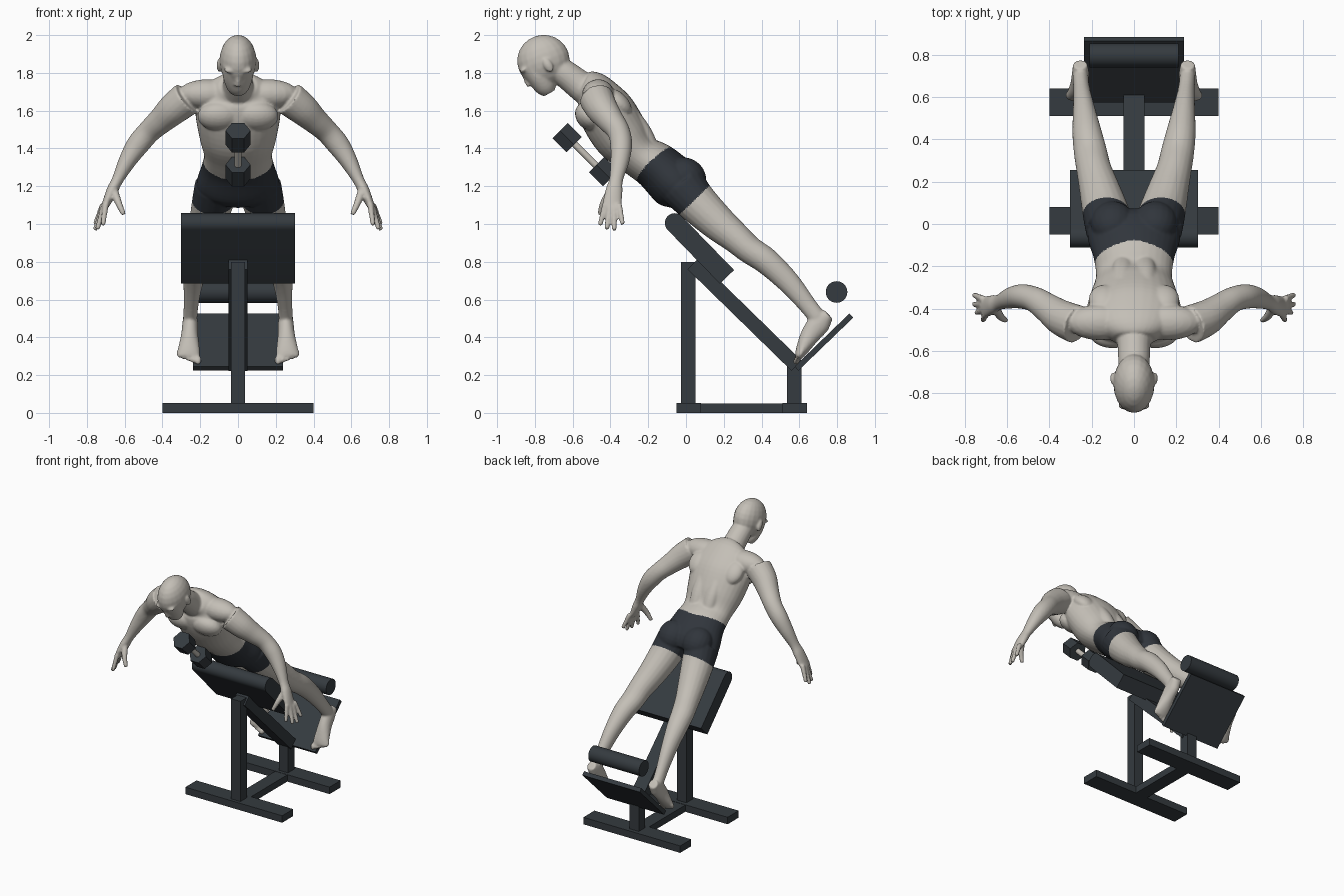
import bpy
import bmesh
import math
from mathutils import Vector, Matrix

default_cube = bpy.data.objects.get("Cube")
if default_cube:
    bpy.data.objects.remove(default_cube, do_unlink=True)


def make_material(name, color):
    material = bpy.data.materials.new(name)
    material.use_nodes = True
    rgba = (*color, 1)
    material.diffuse_color = rgba
    material.node_tree.nodes["Principled BSDF"].inputs["Base Color"].default_value = rgba
    return material


skin = make_material("warm grey skin", (0.55, 0.52, 0.47))
steel = make_material("dark slate", (0.035, 0.043, 0.05))
cloth = make_material("shorts navy", (0.03, 0.036, 0.045))


def finish(name, bm, material=None):
    """Turn a bmesh into an object, smooth with sharp corners kept."""
    bmesh.ops.recalc_face_normals(bm, faces=bm.faces)
    for face in bm.faces:
        face.smooth = True
    for edge in bm.edges:
        edge.smooth = edge.calc_face_angle(0) < 0.6
    mesh = bpy.data.meshes.new(name)
    bm.to_mesh(mesh)
    bm.free()
    obj = bpy.data.objects.new(name, mesh)
    bpy.context.scene.collection.objects.link(obj)
    if material:
        mesh.materials.append(material)
    return obj


def prism(name, profile, half_width):
    """Extrude a (y, z) outline across x."""
    bm = bmesh.new()
    left, right = [[bm.verts.new((x, y, z)) for y, z in profile] for x in (half_width, -half_width)]
    bm.faces.new(left)
    bm.faces.new(right)
    for i in range(len(profile)):
        bm.faces.new((left[i - 1], left[i], right[i], right[i - 1]))
    return finish(name, bm, steel)


def slab(name, start, end, thickness, half_width, rounded=False):
    """Bar between two (y, z) points, optionally with a round start."""
    start, end = Vector(start), Vector(end)
    along = (end - start).normalized()
    across = Vector((-along.y, along.x)) * thickness / 2
    profile = [end - across, end + across]
    if rounded:
        for i in range(17):
            angle = math.pi * i / 16
            profile.append(start + across * math.cos(angle) - along * math.sin(angle) * thickness / 2)
    else:
        profile += [start + across, start - across]
    return prism(name, profile, half_width)


def loft(bm, stations, sides=20, steps=5):
    """Elliptical sections (x, y, z, width, depth) along a smooth path, mirrored if off centre."""
    pts = [Vector(s) for s in stations]
    path = []
    for i in range(len(pts) - 1):
        a, b, c, d = pts[max(i - 1, 0)], pts[i], pts[i + 1], pts[min(i + 2, len(pts) - 1)]
        for k in range(steps):
            t = k / steps
            path.append((b * 2 + (c - a) * t + (a * 2 - b * 5 + c * 4 - d) * t ** 2
                         + (b * 3 - a - c * 3 + d) * t ** 3) * 0.5)
    path.append(pts[-1])
    centers = [Vector(p[:3]) for p in path]
    for mirror in ((1, -1) if pts[0][0] > 0 else (1,)):
        rings = []
        for i, p in enumerate(path):
            tangent = (centers[min(i + 1, len(path) - 1)] - centers[max(i - 1, 0)]).normalized()
            side = Vector((1, 0, 0))
            side = (side - tangent * side.dot(tangent)).normalized()
            depth = tangent.cross(side)
            ring = []
            for k in range(sides):
                angle = math.tau * k / sides
                v = centers[i] + side * p[3] * math.cos(angle) + depth * p[4] * math.sin(angle)
                ring.append(bm.verts.new((v.x * mirror, v.y, v.z)))
            rings.append(ring)
        bm.faces.new(rings[0])
        bm.faces.new(rings[-1])
        for lower, upper in zip(rings, rings[1:]):
            for k in range(sides):
                bm.faces.new((lower[k - 1], lower[k], upper[k], upper[k - 1]))


def blob(bm, center, radii, tilt=45):
    """Ellipsoid leaning with the body, mirrored if off centre."""
    for mirror in ((1, -1) if center[0] > 0 else (1,)):
        place = Matrix.Translation((center[0] * mirror, center[1], center[2]))
        shape = Matrix.Rotation(math.radians(tilt), 4, 'X') @ Matrix.Diagonal((*radii, 1))
        bmesh.ops.create_uvsphere(bm, u_segments=20, v_segments=12, radius=1, matrix=place @ shape)


# Bench frame
slab("front_base_bar", (-0.05, 0.026), (0.08, 0.026), 0.052, 0.4)
slab("rear_base_bar", (0.51, 0.026), (0.64, 0.026), 0.052, 0.4)
slab("middle_base_bar", (0.08, 0.025), (0.51, 0.025), 0.05, 0.05)
slab("front_post", (0.012, 0.05), (0.012, 0.8), 0.075, 0.038)
slab("rear_post", (0.573, 0.05), (0.573, 0.26), 0.075, 0.038)
slab("incline_beam", (0.035, 0.787), (0.585, 0.25), 0.076, 0.05)

# Pads
slab("hip_pad", (-0.06, 1.005), (0.217, 0.72), 0.104, 0.303, rounded=True)
slab("foot_plate", (0.585, 0.235), (0.875, 0.515), 0.03, 0.237)
circle = [math.tau * i / 40 for i in range(40)]
prism("ankle_roller", [(0.797 + 0.057 * math.cos(a), 0.64 + 0.057 * math.sin(a)) for a in circle], 0.21)

# Dumbbell on a slanted axis
for name, y, z, half, radius, sides, material in (
        ("dumbbell_upper_head", -0.63, 1.457, 0.037, 0.066, 6, steel),
        ("dumbbell_lower_head", -0.437, 1.277, 0.037, 0.066, 6, steel),
        ("dumbbell_handle", -0.533, 1.367, 0.075, 0.018, 20, skin)):
    bm = bmesh.new()
    loft(bm, [(0, y + k * half, z - k * half, radius, radius) for k in (-1, 1)], sides, 1)
    finish(name, bm, material)

# Torso and neck
body = bmesh.new()
loft(body, [(0, y, z, w, d) for y, z, w, d in (
    (-0.545, 1.735, 0.1, 0.08), (-0.49, 1.7, 0.19, 0.11), (-0.425, 1.6, 0.225, 0.148),
    (-0.34, 1.465, 0.205, 0.148), (-0.25, 1.365, 0.18, 0.118), (-0.15, 1.3, 0.193, 0.13),
    (-0.05, 1.205, 0.22, 0.138), (0, 1.15, 0.17, 0.1))], 32)
loft(body, [(0, -0.7, 1.83, 0.07, 0.07), (0, -0.64, 1.795, 0.075, 0.073),
            (0, -0.555, 1.73, 0.082, 0.08), (0, -0.48, 1.68, 0.12, 0.09)])
blob(body, (0.16, -0.465, 1.688), (0.16, 0.085, 0.078), 0)    # shoulder girdle
blob(body, (0.1, -0.51, 1.57), (0.115, 0.07, 0.085))          # chest muscle
blob(body, (0.14, -0.36, 1.645), (0.075, 0.05, 0.09))         # shoulder blade
blob(body, (0.1, 0.005, 1.25), (0.105, 0.095, 0.11))          # buttock
loft(body, [(0.055, -0.335, 1.63, 0.05, 0.045), (0.055, -0.235, 1.5, 0.05, 0.045),
            (0.05, -0.185, 1.395, 0.05, 0.045)])              # back muscle

# Head
blob(body, (0, -0.755, 1.865), (0.098, 0.14, 0.136), 20)
loft(body, [(0, -0.81, 1.85, 0.085, 0.08), (0, -0.775, 1.78, 0.08, 0.068),
            (0, -0.74, 1.722, 0.06, 0.055), (0, -0.723, 1.692, 0.036, 0.034)])
loft(body, [(0, -0.862, 1.81, 0.01, 0.01), (0, -0.842, 1.76, 0.014, 0.016),
            (0, -0.825, 1.733, 0.02, 0.017)])                 # nose
blob(body, (0, -0.787, 1.712), (0.027, 0.014, 0.014))         # lips
blob(body, (0.04, -0.862, 1.815), (0.035, 0.02, 0.013))       # brow
blob(body, (0.1, -0.73, 1.84), (0.013, 0.023, 0.04), 30)      # ear

# Arms and hands
loft(body, [
    (0.27, -0.475, 1.665, 0.092, 0.092), (0.34, -0.445, 1.61, 0.085, 0.085),
    (0.405, -0.4, 1.55, 0.071, 0.071), (0.47, -0.357, 1.49, 0.062, 0.06),
    (0.53, -0.343, 1.42, 0.06, 0.058), (0.585, -0.35, 1.335, 0.047, 0.05),
    (0.637, -0.37, 1.235, 0.031, 0.037), (0.665, -0.38, 1.18, 0.03, 0.045),
    (0.695, -0.39, 1.115, 0.023, 0.05), (0.71, -0.39, 1.085, 0.018, 0.045)])
for base, tip in (
        ((0.7, -0.427, 1.105), (0.715, -0.455, 0.993)), ((0.71, -0.404, 1.09), (0.745, -0.42, 0.972)),
        ((0.715, -0.38, 1.09), (0.757, -0.38, 0.967)), ((0.713, -0.355, 1.105), (0.757, -0.335, 0.998))):
    loft(body, [(*base, 0.017, 0.017), (*tip, 0.013, 0.013)], 12)
loft(body, [(0.655, -0.4, 1.17, 0.023, 0.023), (0.632, -0.437, 1.11, 0.019, 0.019),
            (0.605, -0.457, 1.05, 0.013, 0.013)], 12)         # thumb

# Legs and feet
loft(body, [
    (0.115, -0.02, 1.2, 0.115, 0.125), (0.135, 0.06, 1.11, 0.11, 0.11),
    (0.165, 0.17, 1.005, 0.095, 0.095), (0.19, 0.26, 0.93, 0.083, 0.082),
    (0.205, 0.335, 0.865, 0.079, 0.074), (0.222, 0.43, 0.8, 0.07, 0.07),
    (0.237, 0.545, 0.69, 0.052, 0.06), (0.248, 0.64, 0.575, 0.039, 0.048),
    (0.253, 0.695, 0.505, 0.038, 0.046)])
loft(body, [
    (0.255, 0.755, 0.52, 0.034, 0.032), (0.253, 0.71, 0.478, 0.041, 0.058),
    (0.256, 0.66, 0.415, 0.045, 0.052), (0.26, 0.615, 0.335, 0.058, 0.034),
    (0.262, 0.595, 0.295, 0.058, 0.02)])
for i in range(5):
    size = 0.019 - 0.0015 * i
    blob(body, (0.212 + 0.025 * i, 0.588 + 0.005 * i, 0.28 + 0.009 * i), (size, size, 0.027), -30)

# Fuse the body into one skin and soften it
figure = finish("figure", body)
fuse = figure.modifiers.new("fuse", 'REMESH')
fuse.mode = 'VOXEL'
fuse.voxel_size = 0.007
soften = figure.modifiers.new("soften", 'SMOOTH')
soften.factor = 0.5
soften.iterations = 6
depsgraph = bpy.context.evaluated_depsgraph_get()
fused = bpy.data.meshes.new_from_object(figure.evaluated_get(depsgraph))
figure.modifiers.clear()
figure.data = fused
fused.materials.clear()
fused.materials.append(skin)
fused.materials.append(cloth)

# Shorts: the band of faces between waist and thigh along the leaning body
for face in fused.polygons:
    face.use_smooth = True
    x, y, z = face.center
    along = 0.7 * y - 0.71 * z
    waist = -1.05 - 0.15 * abs(x)
    face.material_index = int(abs(x) < 0.32 and waist < along < -0.768)
